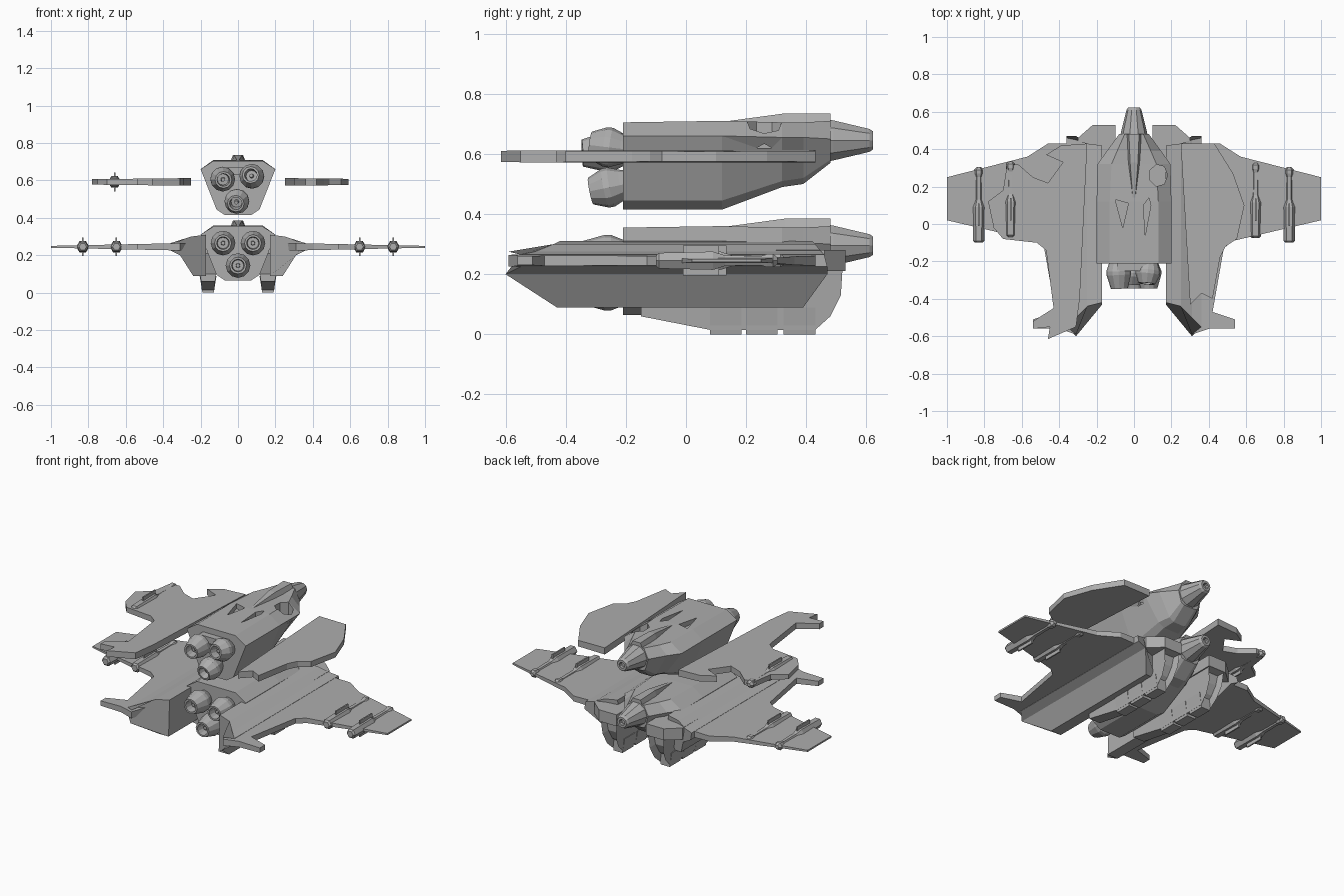
import bpy, bmesh, math
from mathutils import Matrix, Vector

cube = bpy.data.objects.get("Cube")
if cube:
    bpy.data.objects.remove(cube)

LIFT = 0.35  # height of the damaged aircraft above the intact one

hull = bpy.data.materials.new("hull_grey")
hull.use_nodes = True
GREY = (0.42, 0.42, 0.42, 1)
hull.diffuse_color = GREY
hull.node_tree.nodes["Principled BSDF"].inputs["Base Color"].default_value = GREY


def finish(name, bm):
    bmesh.ops.recalc_face_normals(bm, faces=bm.faces)
    mesh = bpy.data.meshes.new(name)
    bm.to_mesh(mesh)
    bm.free()
    mesh.materials.append(hull)
    obj = bpy.data.objects.new(name, mesh)
    bpy.context.collection.objects.link(obj)
    return obj


def loft(name, rings, inset=()):
    """Skin a list of equal-length rings; optionally recess some side strips."""
    bm = bmesh.new()
    rows = [[bm.verts.new(p) for p in ring] for ring in rings]
    n = len(rows[0])
    strips = []
    for a, b in zip(rows, rows[1:]):
        strips += [bm.faces.new((a[i], a[(i + 1) % n], b[(i + 1) % n], b[i])) for i in range(n)]
    bm.faces.new(rows[0])
    bm.faces.new(rows[-1])
    bmesh.ops.recalc_face_normals(bm, faces=bm.faces)
    if inset:
        bmesh.ops.inset_region(bm, faces=[strips[i] for i in inset], thickness=0.012, depth=-0.04)
    return finish(name, bm)


def spun(name, x, z, stations, sides=10, pivot=None, tilt=(0, 0)):
    """Round part along y from (y, radius) stations."""
    rings = [[(x + r * math.cos(k * math.tau / sides), y, z + r * math.sin(k * math.tau / sides))
              for k in range(sides)] for y, r in stations]
    obj = loft(name, rings)
    if pivot:
        p = Vector(pivot)
        turn = Matrix.Rotation(tilt[0], 4, 'X') @ Matrix.Rotation(tilt[1], 4, 'Z')
        obj.data.transform(Matrix.Translation(p) @ turn @ Matrix.Translation(-p))
    return obj


def box(name, x, y, z):
    return loft(name, [[(x[0], v, w), (x[1], v, w), (x[1], v, u), (x[0], v, u)]
                       for v in y for w, u in [z]])


def plate(name, outline, z, side=1, root=0.02, tip=0.02):
    """Flat wing whose half thickness runs from root to tip along x."""
    def half(x):
        return root + (tip - root) * min(1, max(0, (x - 0.2) / 0.8))
    return loft(name, [[(side * x, y, z + s * half(x)) for x, y in outline] for s in (-1, 1)])


def cut(obj, name, outline, z0, z1):
    """Cut a pit with the given outline out of a part."""
    tool = loft(name, [[(x, y, z) for x, y in outline] for z in (z0, z1)])
    tool.hide_render = True
    mod = obj.modifiers.new(name, 'BOOLEAN')
    mod.operation = 'DIFFERENCE'
    mod.object = tool
    bpy.context.view_layer.objects.active = obj
    bpy.ops.object.modifier_apply(modifier=name)
    bpy.data.objects.remove(tool)


def fuselage(tag, dz):
    # Each station: y, then half profile from top to bottom
    stations = [
        (-0.21, [(0.13, 0.355), (0.2, 0.31), (0.115, 0.095), (0.07, 0.065)]),
        (0.12, [(0.13, 0.36), (0.2, 0.31), (0.115, 0.095), (0.07, 0.065)]),
        (0.32, [(0.12, 0.355), (0.195, 0.305), (0.09, 0.16), (0.05, 0.14)]),
        (0.39, [(0.09, 0.355), (0.145, 0.305), (0.07, 0.17), (0.04, 0.15)]),
        (0.48, [(0.05, 0.36), (0.08, 0.3), (0.06, 0.23), (0.04, 0.22)])]
    rings = [[(x, y, z + dz) for x, z in half] + [(-x, y, z + dz) for x, z in reversed(half)]
             for y, half in stations]
    body = loft(tag + "_fuselage", rings)
    # Ridge over the nose
    loft(tag + "_spine", [[(-w, y, 0.34 + dz), (-w * 0.6, y, h + dz), (w * 0.6, y, h + dz), (w, y, 0.34 + dz)]
                          for y, w, h in [(0.13, 0.01, 0.358), (0.33, 0.035, 0.385), (0.48, 0.045, 0.385)]])
    spun(tag + "_nose", 0, 0.295 + dz,
         [(0.46, 0.075), (0.49, 0.07), (0.61, 0.04), (0.622, 0.032), (0.622, 0.018), (0.6, 0.016)])
    return body


def engine(name, x, z, tilt=(0, 0), end=-0.345):
    spun(name, x, z, [(-0.18, 0.04), (-0.215, 0.052), (-0.25, 0.066), (-0.27, 0.066), (end, 0.045),
                      (end, 0.034), (end + 0.05, 0.03), (end + 0.05, 0.012), (end + 0.025, 0.01)],
         12, (x, -0.2, z), tilt)


def gun_pod(name, x, z, shift=0.0):
    spun(name + "_body", x, z, [(y + shift, r) for y, r in
         [(-0.1, 0.02), (-0.09, 0.03), (0.09, 0.035), (0.13, 0.02), (0.25, 0.018), (0.27, 0.025),
          (0.29, 0.025), (0.305, 0.012)]], 6)
    box(name + "_fin", (x - 0.004, x + 0.004), (-0.01 + shift, 0.11 + shift), (z - 0.05, z + 0.05))


# Both fuselages, the upper one holed
fuselage("lower", 0)
wreck = fuselage("upper", LIFT)
hole = [(0.13 + 0.05 * math.cos(k * math.tau / 7), 0.26 + 0.06 * math.sin(k * math.tau / 7)) for k in range(7)]
cut(wreck, "shell_hole", hole, 0.62, 0.8)
cut(wreck, "left_gash", [(0.06, -0.06), (0.09, 0.1), (0.08, 0.14), (0.05, 0.1)], 0.67, 0.8)
cut(wreck, "right_gash", [(-0.1, 0.13), (-0.03, 0.11), (-0.06, -0.02)], 0.68, 0.8)

# Engine clusters, the upper one knocked out of line
for x, z in [(-0.08, 0.265), (0.08, 0.265), (0, 0.145)]:
    engine("lower_engine", x, z)
engine("upper_right_engine", -0.085, 0.61, (0.05, 0.05))
engine("upper_left_engine", 0.08, 0.615, (-0.12, -0.1), -0.32)
engine("upper_bottom_engine", 0, 0.5, (0.2, -0.1), -0.32)
box("upper_engine_fairing", (-0.09, 0.09), (-0.25, -0.2), (0.63, 0.67))

# Intact wings, booms, air intakes and gun pods
WING = [(0.22, 0.43), (0.46, 0.43), (0.57, 0.36), (1, 0.25), (1, 0.02), (0.53, -0.09), (0.48, -0.13),
        (0.42, -0.47), (0.54, -0.51), (0.54, -0.56), (0.4, -0.56), (0.31, -0.59), (0.25, -0.42)]
# Boom outline: x, z, tail y, front y
BOOM = [(0.17, 0.31, -0.42, 0.42), (0.25, 0.3, -0.44, 0.43), (0.31, 0.275, -0.59, 0.45),
        (0.36, 0.265, -0.55, 0.46), (0.36, 0.225, -0.55, 0.47), (0.31, 0.2, -0.6, 0.47),
        (0.24, 0.09, -0.43, 0.39), (0.17, 0.09, -0.43, 0.39)]
INTAKE = [(-0.15, 0.1), (-0.15, 0.06), (0.08, 0.015), (0.43, 0.015), (0.48, 0.06),
          (0.515, 0.13), (0.52, 0.21), (0.3, 0.21)]
for side, word in [(1, "left"), (-1, "right")]:
    plate("lower_wing_" + word, WING, 0.245, side, 0.022, 0.005)
    loft("boom_" + word, [[(side * p[0], p[k], p[1]) for p in BOOM] for k in (2, 3)])
    loft("intake_" + word, [[(side * (0.16 + s * (0.032 + 0.1 * z)), y, z) for y, z in INTAKE]
                            for s in (-1, 1)], inset=(3, 4, 5))
    for y in (0.08, 0.2, 0.325):
        end = y + 0.105
        loft("intake_band_" + word, [[(side * (0.16 + s * w), v, z) for s, w, z in
             [(-1, 0.03, 0), (1, 0.03, 0), (1, 0.045, 0.09), (-1, 0.045, 0.09)]] for v in (y, end)])
    lip = [(0.1, 0.3), (0.1, 0.53), (0.22, 0.53), (0.3, 0.46), (0.3, 0.3)]
    plate("intake_lip_" + word, lip, 0.245, side, 0.035, 0.035)
    gun_pod("inner_gun_pod_" + word, side * 0.65, 0.245, 0.025)
    gun_pod("outer_gun_pod_" + word, side * 0.83, 0.245)

# Broken wings floating beside the upper fuselage
LEFT = [(0.25, 0.43), (0.43, 0.43), (0.53, 0.27), (0.59, 0.1), (0.55, -0.08), (0.49, -0.12),
        (0.46, -0.18), (0.42, -0.4), (0.36, -0.37), (0.3, -0.43)]
RIGHT = [(0.25, 0.43), (0.39, 0.42), (0.47, 0.37), (0.38, 0.33), (0.46, 0.22), (0.54, 0.25), (0.62, 0.32),
         (0.68, 0.31), (0.7, 0.18), (0.78, 0.12), (0.75, -0.02), (0.7, -0.08), (0.52, -0.1), (0.47, -0.14),
         (0.43, -0.45), (0.54, -0.52), (0.54, -0.56), (0.45, -0.55), (0.46, -0.615), (0.31, -0.55), (0.29, -0.4)]
plate("upper_wing_left", LEFT, 0.592, 1, 0.021, 0.012)
plate("upper_wing_right", RIGHT, 0.592, -1, 0.021, 0.012)
gun_pod("upper_gun_pod", -0.66, 0.592, 0.03)
